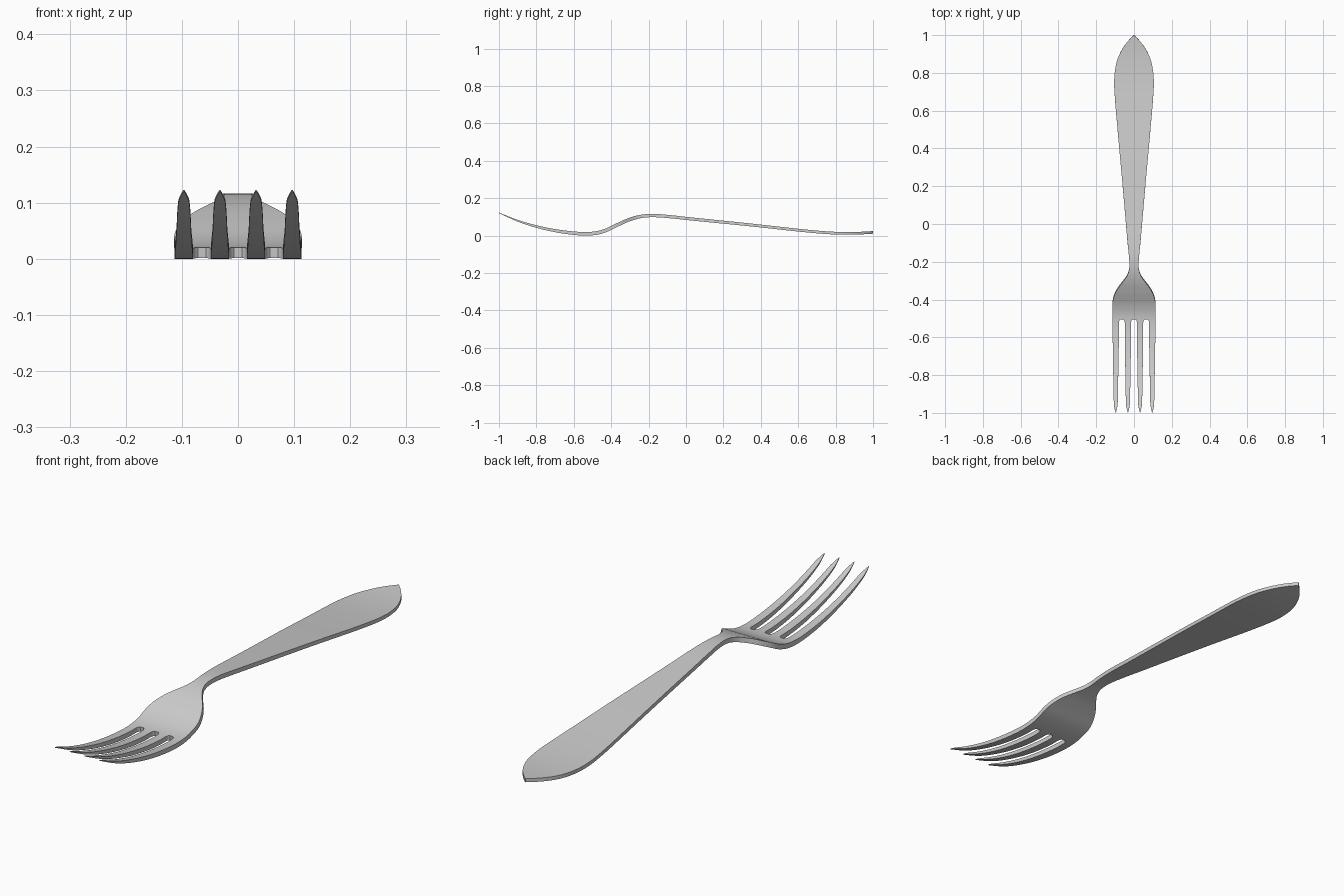
import bpy, math

if "Cube" in bpy.data.objects:
    bpy.data.objects.remove(bpy.data.objects["Cube"])


def curve(points):
    """Smooth function through (y, value) points."""
    n = len(points)
    sec = [(points[i + 1][1] - points[i][1]) / (points[i + 1][0] - points[i][0]) for i in range(n - 1)]
    slope = [sec[0]] + [(sec[i - 1] + sec[i]) / 2 for i in range(1, n - 1)] + [sec[-1]]

    def f(y):
        i = 0
        while i < n - 2 and y > points[i + 1][0]:
            i += 1
        (y0, a), (y1, b) = points[i], points[i + 1]
        d = y1 - y0
        t = (y - y0) / d
        return ((2*t**3 - 3*t**2 + 1) * a + (t**3 - 2*t**2 + t) * d * slope[i]
                + (3*t**2 - 2*t**3) * b + (t**3 - t**2) * d * slope[i + 1])
    return f


# Side profile (centre line), plan half width, tine half width, half thickness
height = curve([(-1, .122), (-.9, .080), (-.8, .049), (-.7, .027), (-.6, .0135), (-.53, .010),
                (-.47, .016), (-.42, .032), (-.36, .061), (-.3, .087), (-.24, .103), (-.18, .108),
                (-.1, .103), (0, .0925), (.35, .057), (.7, .020), (.8, .0135), (.9, .0125), (1, .0175)])
width = curve([(-.51, .113), (-.45, .113), (-.41, .113), (-.38, .106), (-.34, .086), (-.3, .056),
               (-.27, .036), (-.24, .026), (-.2, .025), (-.1, .034), (.2, .060), (.5, .087),
               (.68, .102), (.75, .105), (.81, .101), (.87, .088), (.93, .060), (.97, .030), (1, .0006)])
tine_half = curve([(-1, .0006), (-.985, .0045), (-.96, .0092), (-.94, .0105), (-.8, .0132),
                   (-.65, .0158), (-.5, .0165)])
half_thick = curve([(-1, .0015), (-.9, .0045), (-.75, .0075), (-.6, .0092), (-.4, .0095),
                    (-.1, .0085), (.5, .0075), (1, .007)])

SLOT_END = -.505
CENTRES = (-.0965, -.0322, .0322, .0965)


def span(a, b, n):
    return [a + (b - a) * i / n for i in range(n)]


def row_edges(y):
    """Eight x positions: left and right edge of each of the four tines."""
    h = tine_half(min(y, -.5))
    xs = [c + s * h for c in CENTRES for s in (-1, 1)]
    # round the closed end of each slot
    r = .022
    t = min(1, max(0, (y - (SLOT_END - r)) / r))
    keep = .45 + .55 * math.sqrt(max(0, 1 - t * t))
    for i in (1, 3, 5):
        mid, half = (xs[i] + xs[i + 1]) / 2, (xs[i + 1] - xs[i]) / 2
        xs[i], xs[i + 1] = mid - half * keep, mid + half * keep
    if y > SLOT_END:
        k = width(y) / xs[-1]
        xs = [x * k for x in xs]
    return xs


ys = (span(-1, -.94, 6) + span(-.94, -.527, 22) + span(-.527, SLOT_END, 6)
      + span(SLOT_END, -.18, 34) + span(-.18, .66, 24) + span(.66, .96, 18) + span(.96, 1, 6) + [1])

# Upper and lower skins, offset along the profile normal
verts, faces = [], []
for side in (1, -1):
    for y in ys:
        e = .004
        lo, hi = max(-1, y - e), min(1, y + e)
        a = math.atan2(height(hi) - height(lo), hi - lo)
        t = half_thick(y) * side
        for x in row_edges(y):
            verts.append((x, y - math.sin(a) * t * (1 - abs(y) ** 20), height(y) + math.cos(a) * t))
n = len(ys) * 8
quads = []
for r in range(len(ys) - 1):
    for c in range(7):
        if c % 2 == 0 or ys[r] >= SLOT_END - 1e-6:
            i = r * 8 + c
            quads.append((i, i + 1, i + 9, i + 8))
faces = quads + [tuple(i + n for i in reversed(q)) for q in quads]

# Rim walls around the outline and the slots
directed = {(q[k], q[(k + 1) % 4]) for q in quads for k in range(4)}
faces += [(b, a, a + n, b + n) for a, b in sorted(directed) if (b, a) not in directed]

low = min(v[2] for v in verts)
verts = [(x, y, z - low) for x, y, z in verts]
mesh = bpy.data.meshes.new("fork")
mesh.from_pydata(verts, [], faces)
mesh.validate()
fork = bpy.data.objects.new("fork", mesh)
bpy.context.collection.objects.link(fork)
bpy.context.view_layer.objects.active = fork
fork.select_set(True)
bpy.ops.object.shade_smooth_by_angle(angle=math.radians(35))
